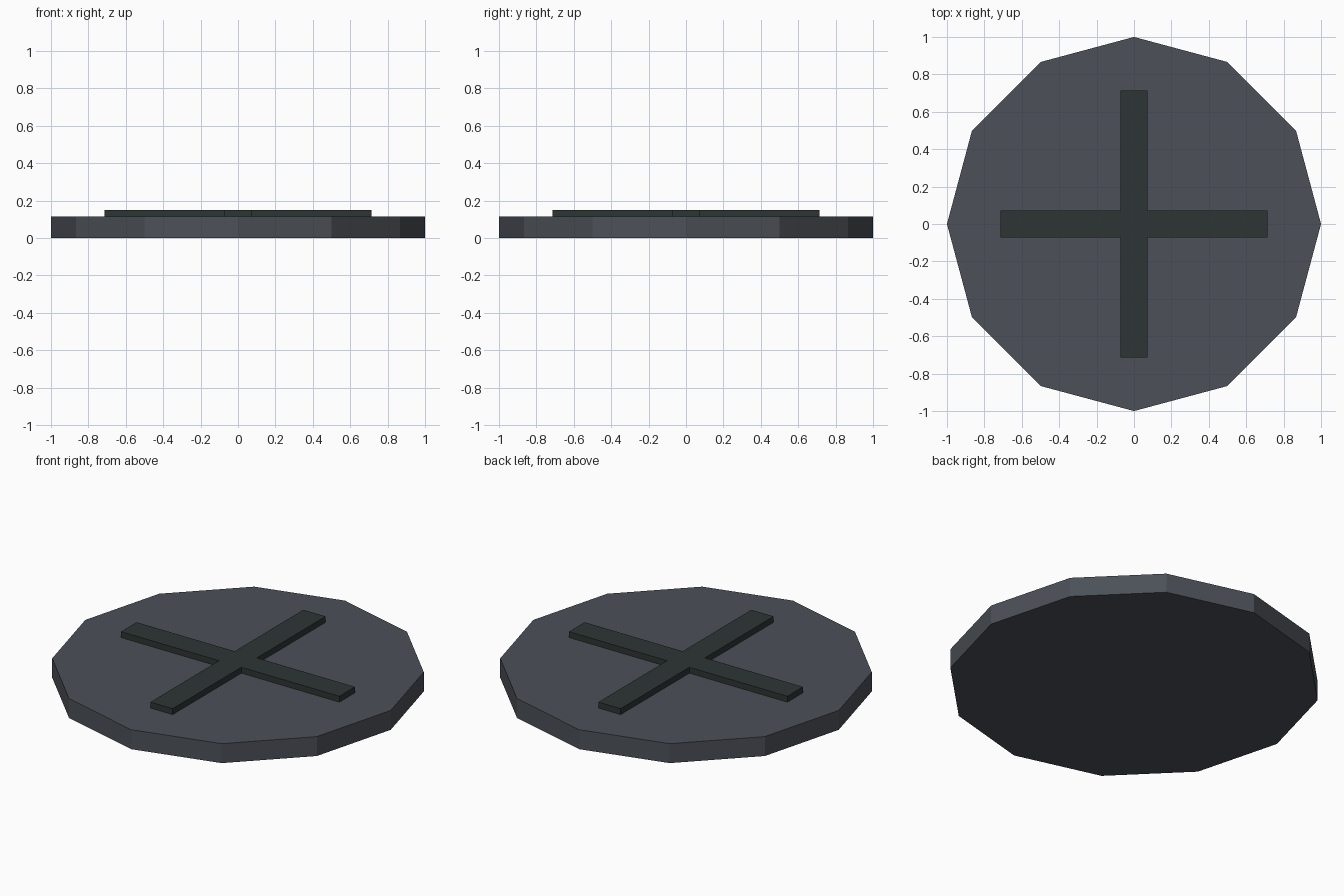
import bpy
import bmesh
from math import pi, sin, cos

cube = bpy.data.objects.get("Cube")
if cube:
    bpy.data.objects.remove(cube, do_unlink=True)

DISC_TOP = 0.115
CROSS_TOP = 0.15
ARM_LENGTH = 0.715
ARM_HALF_WIDTH = 0.073


def make_material(name, rgb):
    mat = bpy.data.materials.new(name)
    mat.use_nodes = True
    color = (*rgb, 1)
    mat.diffuse_color = color
    mat.node_tree.nodes["Principled BSDF"].inputs["Base Color"].default_value = color
    return mat


def make_prism(name, outline, bottom, top, mat):
    """Extrude a flat outline upward into a closed solid."""
    bm = bmesh.new()
    base = bm.faces.new([bm.verts.new((x, y, bottom)) for x, y in outline])
    result = bmesh.ops.extrude_face_region(bm, geom=[base], use_keep_orig=True)
    raised = [v for v in result["geom"] if isinstance(v, bmesh.types.BMVert)]
    bmesh.ops.translate(bm, verts=raised, vec=(0, 0, top - bottom))
    bmesh.ops.recalc_face_normals(bm, faces=bm.faces)
    mesh = bpy.data.meshes.new(name)
    bm.to_mesh(mesh)
    bm.free()
    mesh.materials.append(mat)
    obj = bpy.data.objects.new(name, mesh)
    bpy.context.collection.objects.link(obj)
    return obj


slate = make_material("slate grey", (0.072, 0.08, 0.096))
charcoal = make_material("dark green grey", (0.027, 0.035, 0.034))

# Twelve-sided base disc
disc_outline = [(cos(i * pi / 6), sin(i * pi / 6)) for i in range(12)]
make_prism("base_disc", disc_outline, 0, DISC_TOP, slate)

# Raised cross: one arm's corners turned by quarter turns
cross_outline = []
arm = [(ARM_LENGTH, -ARM_HALF_WIDTH), (ARM_LENGTH, ARM_HALF_WIDTH),
       (ARM_HALF_WIDTH, ARM_HALF_WIDTH)]
for quarter in range(4):
    cross_outline += arm
    arm = [(-y, x) for x, y in arm]
make_prism("raised_cross", cross_outline, DISC_TOP, CROSS_TOP, charcoal)
